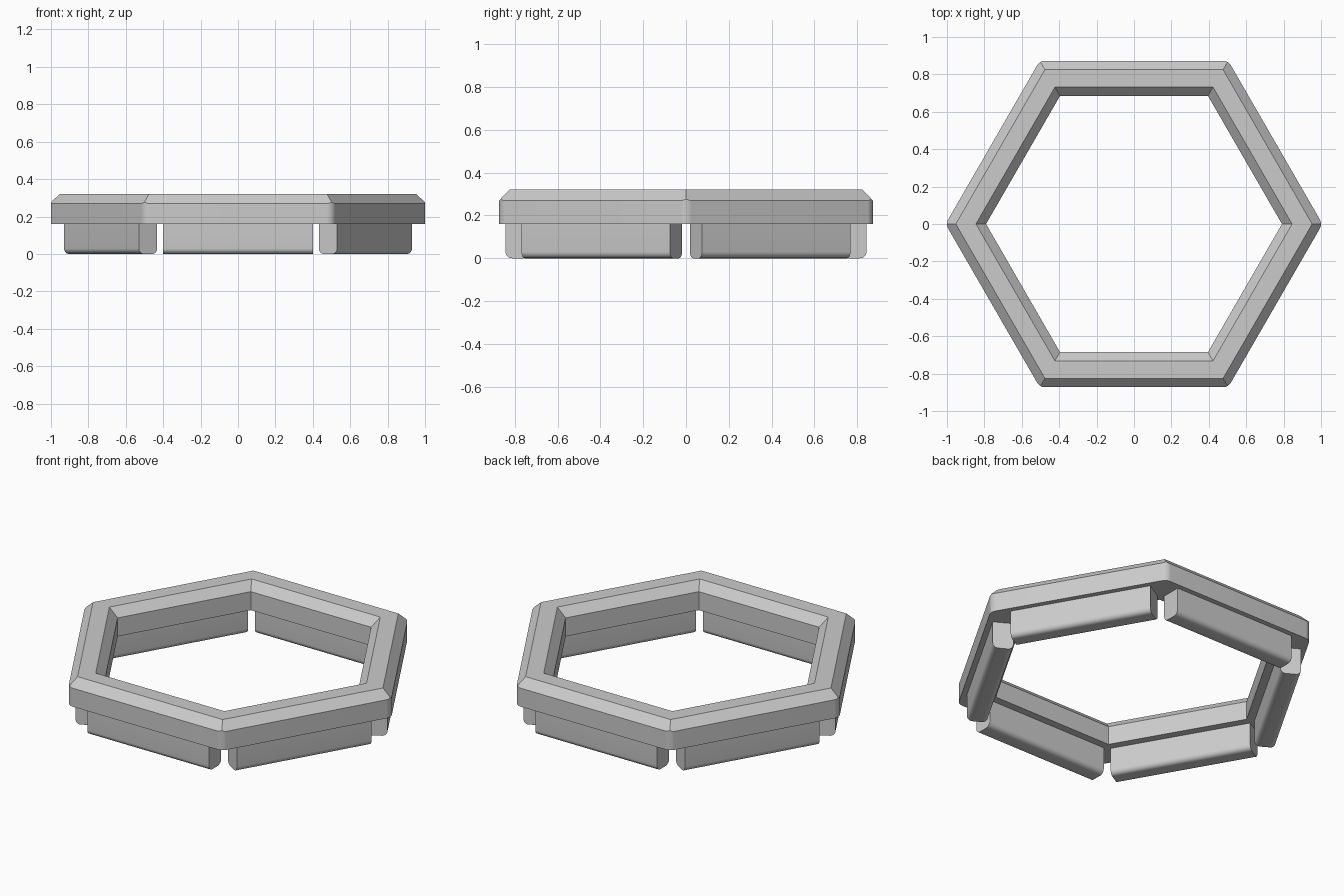
import bpy, bmesh, math
from mathutils import Vector, Matrix

if "Cube" in bpy.data.objects:
    bpy.data.objects.remove(bpy.data.objects["Cube"])

grey = bpy.data.materials.new("plain grey")
grey.diffuse_color = (0.6, 0.6, 0.6, 1)
grey.use_nodes = True
grey.node_tree.nodes["Principled BSDF"].inputs["Base Color"].default_value = grey.diffuse_color

A = 0.8727                 # outer flat distance from centre
FILLET = 0.05              # rounding of the outer vertical corners
Z_BOTTOM, Z_WALL, Z_TOP = 0.16, 0.27, 0.32
A_TOP, A_TOP_IN, A_IN = 0.825, 0.732, 0.685
STEPS = 10                 # arc segments per outer corner (even)
TO_CORNER = 2 / math.sqrt(3)


def finish(bm, name):
    bmesh.ops.recalc_face_normals(bm, faces=bm.faces)
    mesh = bpy.data.meshes.new(name)
    bm.to_mesh(mesh)
    bm.free()
    mesh.materials.append(grey)
    ob = bpy.data.objects.new(name, mesh)
    bpy.context.collection.objects.link(ob)
    bpy.ops.object.select_all(action='DESELECT')
    ob.select_set(True)
    bpy.context.view_layer.objects.active = ob
    bpy.ops.object.shade_smooth_by_angle(angle=math.radians(30))
    return ob


def polar(r, a, z):
    return Vector((r * math.cos(a), r * math.sin(a), z))


def hexagon(bm, apothem, z):
    return [bm.verts.new(polar(apothem * TO_CORNER, math.radians(60 * i), z)) for i in range(6)]


# Hexagonal rim with chamfered top edges and rounded outer corners
bm = bmesh.new()
low, high = [], []
for i in range(6):
    corner = math.radians(60 * i)
    centre = polar((A - FILLET) * TO_CORNER, corner, 0)
    lo, hi = [], []
    for k in range(STEPS + 1):
        da = math.radians(-30 + 60 * k / STEPS)
        p = centre + polar(FILLET, corner + da, 0)
        # the rounding meets the sloping chamfer slightly higher at the corner
        side = corner + math.radians(-30 if k < STEPS / 2 else 30)
        inset = A - p.dot(polar(1, side, 0))
        rise = inset * (Z_TOP - Z_WALL) / (A - A_TOP)
        lo.append(bm.verts.new((p.x, p.y, Z_BOTTOM)))
        hi.append(bm.verts.new((p.x, p.y, Z_WALL + rise)))
    low.append(lo)
    high.append(hi)

top_out = hexagon(bm, A_TOP, Z_TOP)
top_in = hexagon(bm, A_TOP_IN, Z_TOP)
wall_in = hexagon(bm, A_IN, Z_WALL)
base_in = hexagon(bm, A_IN, Z_BOTTOM)
mid = STEPS // 2
for i in range(6):
    j = (i + 1) % 6
    for k in range(STEPS):                                   # rounded corner
        bm.faces.new((low[i][k], low[i][k + 1], high[i][k + 1], high[i][k]))
    bm.faces.new((low[i][-1], low[j][0], high[j][0], high[i][-1]))
    bm.faces.new(high[i][mid:] + high[j][:mid + 1] + [top_out[j], top_out[i]])
    bm.faces.new(low[i][mid:] + low[j][:mid + 1] + [base_in[j], base_in[i]])
    for a, b in ((top_out, top_in), (top_in, wall_in), (wall_in, base_in)):
        bm.faces.new((a[i], a[j], b[j], b[i]))
finish(bm, "hexagonal_rim")

# Six straight feet, one under each side, with rounded lower edges
IN, OUT, HALF, R = 0.73, 0.843, 0.4, 0.03
profile = [(IN, Z_BOTTOM)]
for cx, start in ((IN + R, 180), (OUT - R, 270)):
    for k in range(9):
        a = math.radians(start + 90 * k / 8)
        profile.append((cx + R * math.cos(a), R + R * math.sin(a)))
profile.append((OUT, Z_BOTTOM))

for i in range(6):
    bm = bmesh.new()
    ends = [[bm.verts.new((x, y, z)) for x, z in profile] for y in (-HALF, HALF)]
    n = len(profile)
    for k in range(n):
        m = (k + 1) % n
        bm.faces.new((ends[0][k], ends[0][m], ends[1][m], ends[1][k]))
    for end in ends:
        bm.faces.new(end)
    bm.transform(Matrix.Rotation(math.radians(30 + 60 * i), 4, 'Z'))
    finish(bm, f"foot_{i + 1}")
